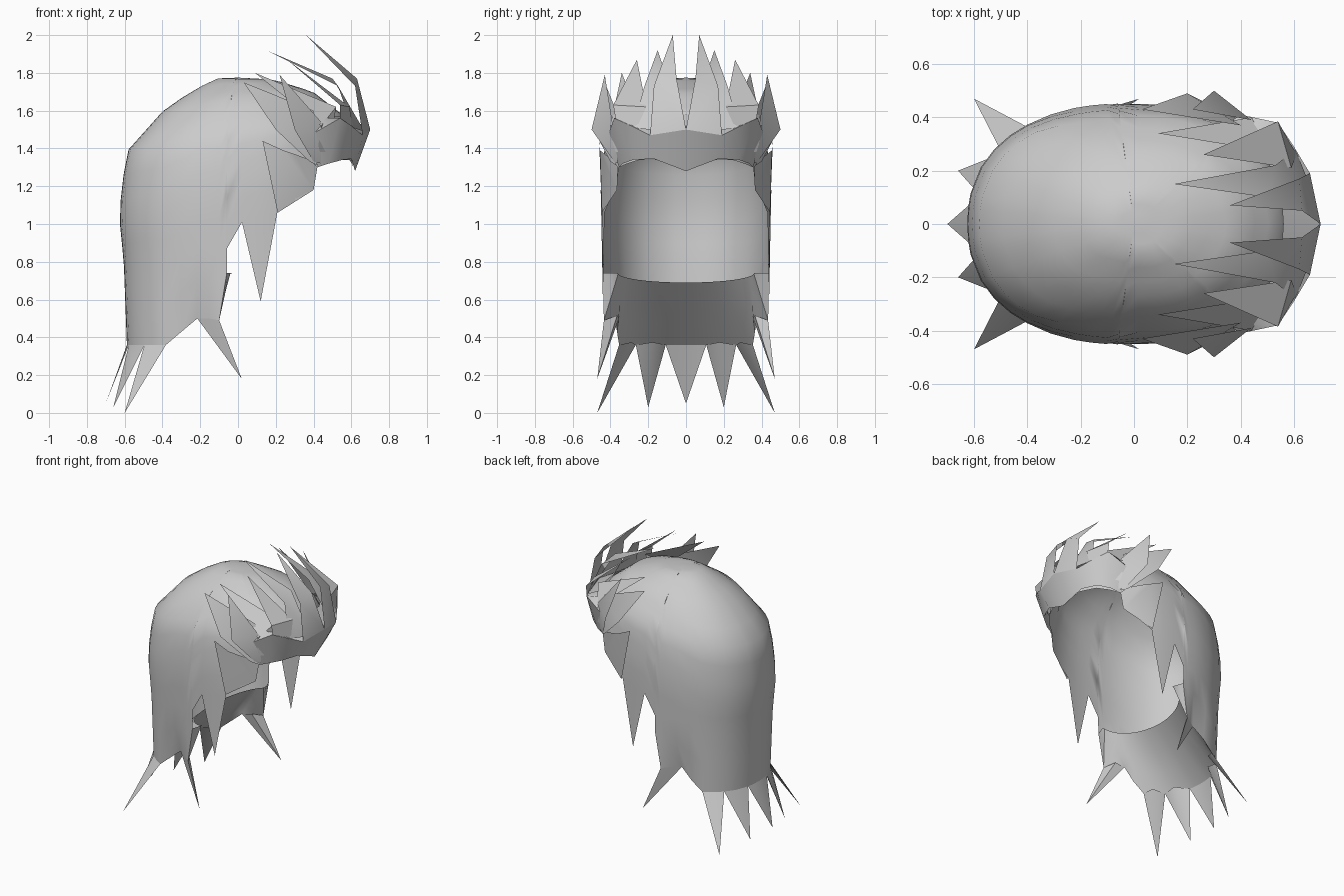
import bpy, bmesh, math
from mathutils import Vector

if "Cube" in bpy.data.objects:
    bpy.data.objects.remove(bpy.data.objects["Cube"])

hair = bpy.data.materials.new("hair_grey")
hair.diffuse_color = (0.6, 0.6, 0.6, 1)
hair.use_nodes = True
hair.node_tree.nodes["Principled BSDF"].inputs["Base Color"].default_value = hair.diffuse_color


def finish(name, bm, angle):
    """Turn a half mesh into a mirrored, shaded object."""
    me = bpy.data.meshes.new(name)
    bm.to_mesh(me)
    bm.free()
    ob = bpy.data.objects.new(name, me)
    bpy.context.collection.objects.link(ob)
    me.materials.append(hair)
    m = ob.modifiers.new("mirror", 'MIRROR')
    m.use_axis = (False, True, False)
    m.use_clip = True
    m.merge_threshold = 0.002
    bpy.context.view_layer.objects.active = ob
    ob.select_set(True)
    bpy.ops.object.shade_smooth_by_angle(angle=math.radians(angle))
    ob.select_set(False)
    return ob


# Profiles from crown to nape: (radius factor, height)
BACK = [(0, 1.775), (.2, 1.77), (.6, 1.62), (.94, 1.38), (1, 1.05), (.96, .8), (.93, .3)]
FRONT = [(0, 1.775), (.3, 1.765), (.64, 1.70), (.91, 1.57), (.98, 1.35), (.98, .8), (.98, .3)]


def profile(theta, p):
    w = (1 + math.cos(theta)) / 2
    i = min(int(p), 5)
    f = p - i
    s, z = [(BACK[i][k] * (1 - f) + BACK[i + 1][k] * f) * (1 - w)
            + (FRONT[i][k] * (1 - f) + FRONT[i + 1][k] * f) * w for k in (0, 1)]
    return s, z


def point(theta, p):
    s, z = profile(theta, p)
    c = math.cos(theta)
    y = max(0, 1 - abs(c) ** 2.3) ** (1 / 2.3)
    return Vector(((.62 if c > 0 else .63) * s * c, .457 * s * y, z))


def edge_param(theta, z_edge):
    lo, hi = 0.0, 6.0
    for _ in range(30):
        mid = (lo + hi) / 2
        lo, hi = (mid, hi) if profile(theta, mid)[1] > z_edge else (lo, mid)
    return lo


# Lower edge of the hair: angle from the front, height
EDGE = [(0, 1.29), (7, 1.32), (14, 1.34), (28, 1.34), (38, 1.32), (47, 1.30), (50, 1.18),
        (60, 1.12), (70, 1.06), (79, 1.03), (88, 1.01), (95.5, .87), (95.6, .74), (99.5, .49),
        (105, .5), (111, .5), (120, .43), (130, .36), (138, .36), (147, .36), (157, .36),
        (169, .36), (175, .36), (180, .36)]
ROWS = 14
bm = bmesh.new()
outer = []
for deg, z_edge in EDGE:
    th = math.radians(deg)
    pe = edge_param(th, z_edge)
    pull = {105: .07, 111: .15, 120: .07}.get(deg, 0)     # groove between side locks
    oc = []
    for k in range(1, ROWS + 1):
        co = point(th, pe * k / ROWS)
        co.y *= 1 - pull * min(1, max(0, (.72 - co.z) / .2))
        oc.append(bm.verts.new(co))
    outer.append(oc)

# Hair shell, one sheet
crown = bm.verts.new((0, 0, 1.775))
for a, b in zip(outer, outer[1:]):
    bm.faces.new((crown, a[0], b[0]))
    for k in range(ROWS - 1):
        bm.faces.new((a[k], a[k + 1], b[k + 1], b[k]))

# Inner nape panel, from the neckline out to the lower edge
panel = []
for (deg, _), col in zip(EDGE, outer):
    if deg > 95.55:
        u = math.radians((deg - 95.6) / 84.4 * 90)
        nape = Vector((-.03 - .2 * math.sin(u), .36 * math.cos(u), .74 - .05 * math.sin(u)))
        edge = col[-1].co
        panel.append([bm.verts.new(nape.lerp(edge, t)) for t in (0, .33, .67)] + [col[-1]])
for a, b in zip(panel, panel[1:]):
    for k in range(3):
        bm.faces.new((b[k], b[k + 1], a[k + 1], a[k]))


# Hanging points along the edge between two angles, each a thin wedge
def lock(first, last, tip):
    t = bm.verts.new(tip)
    e = [outer[i][-1] for i, (d, _) in enumerate(EDGE) if first <= d <= last]
    for a, b in zip(e, e[1:]):
        bm.faces.new((a, t, b))
    if tip[1] > 0.01 and first > 90:
        mid = sum((v.co for v in e), Vector()) / len(e)
        back = bm.verts.new(mid * .92 + Vector((0, 0, mid.z * .12)))
        bm.faces.new((e[0], back, t))
        bm.faces.new((back, e[-1], t))


lock(70, 88, (.12, .44, .59))
lock(99.5, 111, (.02, .47, .18))
lock(130, 147, (-.60, .47, 0))
lock(147, 169, (-.66, .20, .03))
lock(169, 180, (-.70, 0, .05))
finish("hair_shell", bm, 50)

# Flared band above the hairline that the fringe grows from
LOW = [(.62, 0, 1.28), (.60, .17, 1.345), (.555, .28, 1.34), (.48, .335, 1.32), (.42, .355, 1.30)]
HIGH = [(.70, 0, 1.5), (.66, .19, 1.47), (.60, .29, 1.52), (.54, .38, 1.56), (.40, .41, 1.48)]
ROOT = [(.56, 0, 1.58), (.55, .15, 1.57), (.49, .25, 1.57), (.41, .33, 1.56), (.34, .37, 1.52)]
bm = bmesh.new()
rows = [[bm.verts.new(c) for c in r] for r in (LOW, HIGH, ROOT)]
for a, b in zip(rows, rows[1:]):
    for i in range(4):
        bm.faces.new((a[i], a[i + 1], b[i + 1], b[i]))
finish("fringe_band", bm, 60)

# Swept-up fringe blades: rows of side points from root upward, then the tip
BLADES = [
    ([((.70, 0, 1.5), (.66, .19, 1.47)), ((.63, .05, 1.77), (.62, .17, 1.73))], (.36, .07, 2.0)),
    ([((.67, .12, 1.49), (.605, .28, 1.51)), ((.50, .10, 1.77), (.53, .22, 1.73))],
     (.15, .15, 1.92)),
    ([((.61, .26, 1.51), (.54, .37, 1.54)), ((.59, .21, 1.62), (.54, .385, 1.63))],
     (.26, .26, 1.87)),
    ([((.48, .35, 1.38), (.42, .38, 1.38)), ((.52, .27, 1.62), (.44, .40, 1.52))],
     (.09, .34, 1.80)),
    ([((.44, .36, 1.32), (.40, .38, 1.33)), ((.44, .39, 1.54), (.30, .50, 1.50))],
     (.22, .43, 1.79)),
    ([((.42, .37, 1.31), (.38, .40, 1.33)), ((.40, .37, 1.60), (.20, .49, 1.50))],
     (.03, .43, 1.75)),
    ([((.42, .36, 1.30), (.38, .385, 1.34)), ((.40, .365, 1.18), (.30, .43, 1.37)),
      ((.21, .445, 1.06), (.24, .455, 1.39))], (.13, .46, 1.44)),
]
for n, (pairs, tip) in enumerate(BLADES):
    bm = bmesh.new()
    t = bm.verts.new(tip)
    rows = [(bm.verts.new(l), bm.verts.new(r)) for l, r in pairs]
    for (l0, r0), (l1, r1) in zip(rows, rows[1:]):
        bm.faces.new((l0, r0, r1, l1))
    bm.faces.new((rows[-1][0], rows[-1][1], t))
    finish("fringe_blade_%d" % (n + 1), bm, 40)
